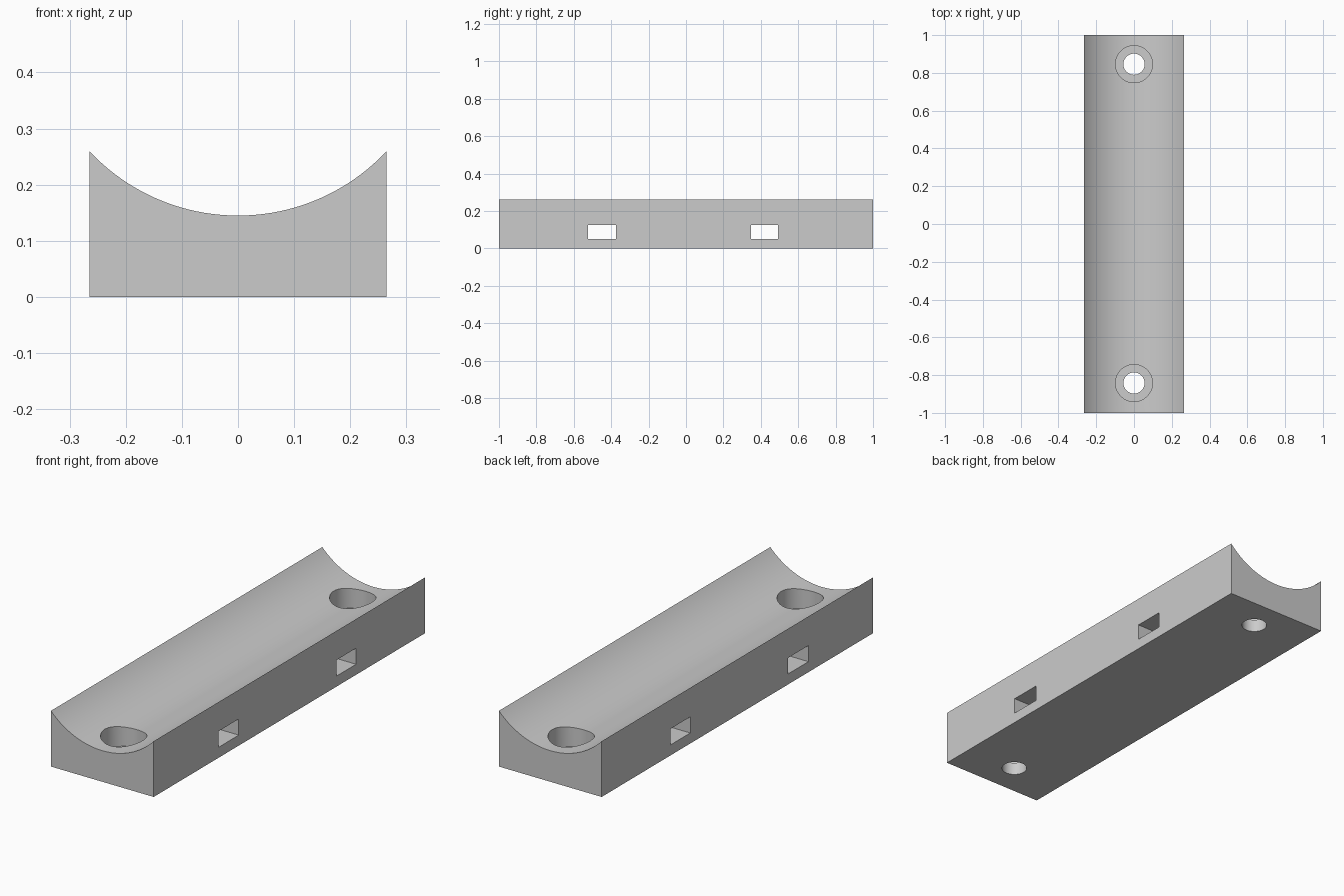
import bpy, bmesh, math
from mathutils import Matrix

if "Cube" in bpy.data.objects:
    bpy.data.objects.remove(bpy.data.objects["Cube"])

HALF_W, HALF_L = 0.265, 1.0
EDGE_Z, MID_Z = 0.26, 0.145
SHELF_Z = 0.06

grey = bpy.data.materials.new("light_grey")
grey.diffuse_color = (0.6, 0.6, 0.6, 1)
grey.use_nodes = True
grey.node_tree.nodes["Principled BSDF"].inputs["Base Color"].default_value = grey.diffuse_color


def make_object(name, bm):
    bmesh.ops.recalc_face_normals(bm, faces=bm.faces)
    mesh = bpy.data.meshes.new(name)
    bm.to_mesh(mesh)
    bm.free()
    mesh.materials.append(grey)
    obj = bpy.data.objects.new(name, mesh)
    bpy.context.collection.objects.link(obj)
    return obj


def cylinder(name, y, radius, z0, z1):
    bm = bmesh.new()
    bmesh.ops.create_cone(bm, cap_ends=True, segments=64, radius1=radius,
                          radius2=radius, depth=z1 - z0,
                          matrix=Matrix.Translation((0, y, (z0 + z1) / 2)))
    return make_object(name, bm)


def box(name, y0, y1, z0, z1):
    bm = bmesh.new()
    place = Matrix.Translation((0, (y0 + y1) / 2, (z0 + z1) / 2))
    size = Matrix.Diagonal((1, y1 - y0, z1 - z0, 1))
    bmesh.ops.create_cube(bm, size=1, matrix=place @ size)
    return make_object(name, bm)


# Saddle block: flat base with a concave circular top, extruded along y
sag = EDGE_Z - MID_Z
radius = (HALF_W ** 2 + sag ** 2) / (2 * sag)
half_angle = math.asin(HALF_W / radius)
steps = 48
profile = [(-HALF_W, 0), (HALF_W, 0)]
for i in range(steps + 1):
    a = half_angle * (1 - 2 * i / steps)
    profile.append((radius * math.sin(a), MID_Z + radius * (1 - math.cos(a))))

bm = bmesh.new()
end = bm.faces.new([bm.verts.new((x, -HALF_L, z)) for x, z in profile])
side = bmesh.ops.extrude_face_region(bm, geom=[end], use_keep_orig=True)
moved = [v for v in side["geom"] if isinstance(v, bmesh.types.BMVert)]
bmesh.ops.translate(bm, verts=moved, vec=(0, 2 * HALF_L, 0))
block = make_object("saddle_block", bm)

# Counterbored screw holes near the ends, and strap slots through the sides
cutters = []
for y in (-0.842, 0.846):
    cutters.append(cylinder("screw_hole_cutter", y, 0.056, -0.1, 0.4))
    cutters.append(cylinder("counterbore_cutter", y, 0.098, SHELF_Z, 0.4))
for y0, y1 in ((-0.524, -0.373), (0.347, 0.492)):
    cutters.append(box("strap_slot_cutter", y0, y1, 0.049, 0.124))

bpy.context.view_layer.objects.active = block
block.select_set(True)
for cutter in cutters:
    mod = block.modifiers.new("cut", 'BOOLEAN')
    mod.operation = 'DIFFERENCE'
    mod.solver = 'EXACT'
    mod.object = cutter
    bpy.ops.object.modifier_apply(modifier=mod.name)
    bpy.data.objects.remove(cutter)

# Smooth the saddle and bores, keep the corners crisp
bpy.ops.object.shade_smooth_by_angle(angle=math.radians(30))
